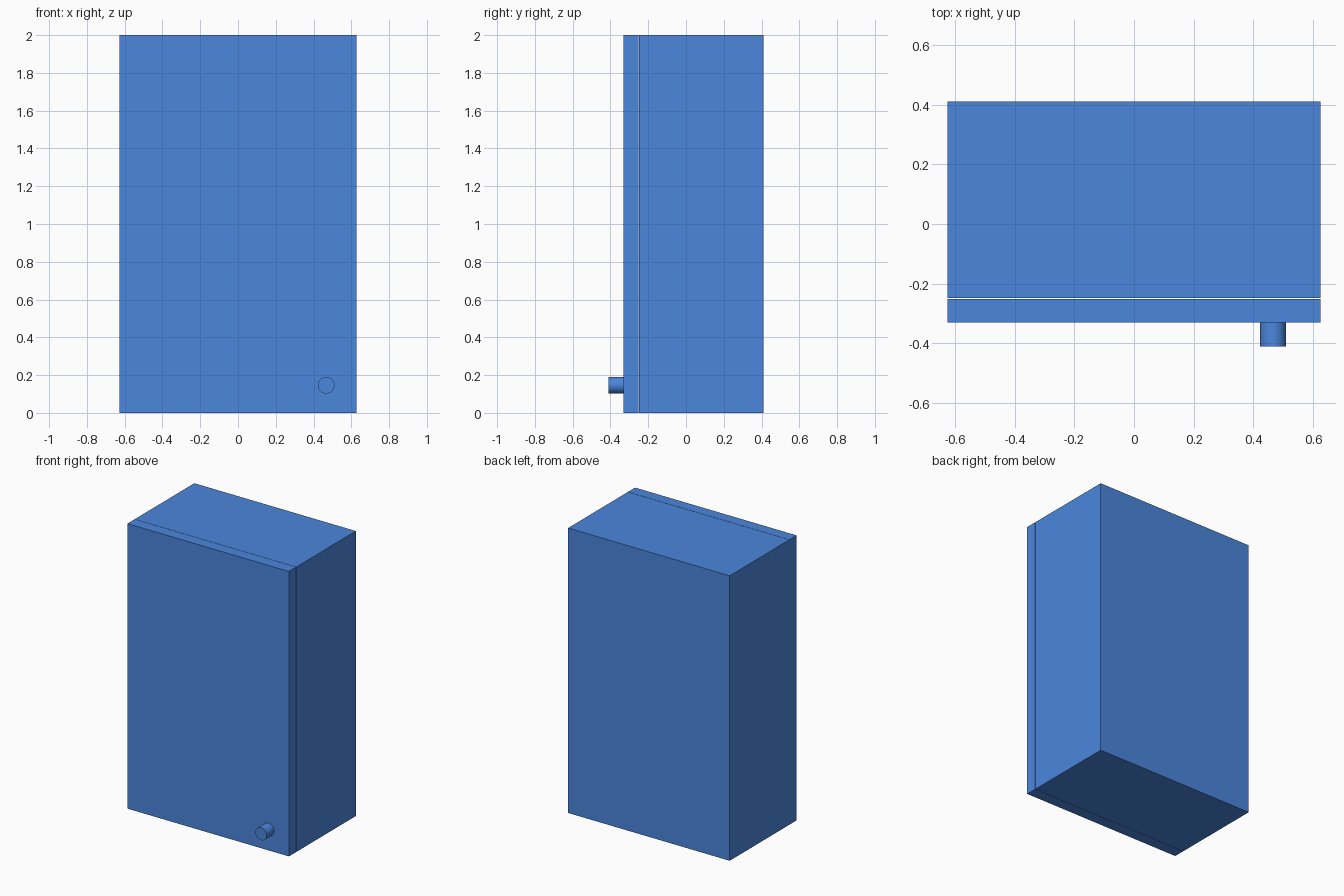
import bpy
import math

if "Cube" in bpy.data.objects:
    bpy.data.objects.remove(bpy.data.objects["Cube"])

W, H = 1.254, 2.0  # shared width and height of carcass and door

# Blue paint used on every part
blue = bpy.data.materials.new("blue_paint")
blue.diffuse_color = (0.07, 0.24, 0.72, 1)
blue.use_nodes = True
blue.node_tree.nodes["Principled BSDF"].inputs["Base Color"].default_value = blue.diffuse_color


def box(name, y0, y1):
    """Full-width, full-height slab between two depths."""
    bpy.ops.mesh.primitive_cube_add(size=1, location=(0, (y0 + y1) / 2, H / 2))
    ob = bpy.context.object
    ob.name = name
    ob.scale = (W, y1 - y0, H)
    bpy.ops.object.transform_apply(location=False, rotation=False, scale=True)
    ob.data.materials.append(blue)


# Cabinet carcass and the door, separated by a hairline gap
box("cabinet_body", -0.2495, 0.411)
box("cabinet_door", -0.331, -0.2515)

# Round door knob near the lower right corner
bpy.ops.mesh.primitive_cylinder_add(
    vertices=48, radius=0.044, depth=0.08,
    location=(0.467, -0.371, 0.146), rotation=(math.pi / 2, 0, 0))
knob = bpy.context.object
knob.name = "door_knob"
knob.data.materials.append(blue)
bpy.ops.object.shade_smooth_by_angle(angle=math.radians(30))
